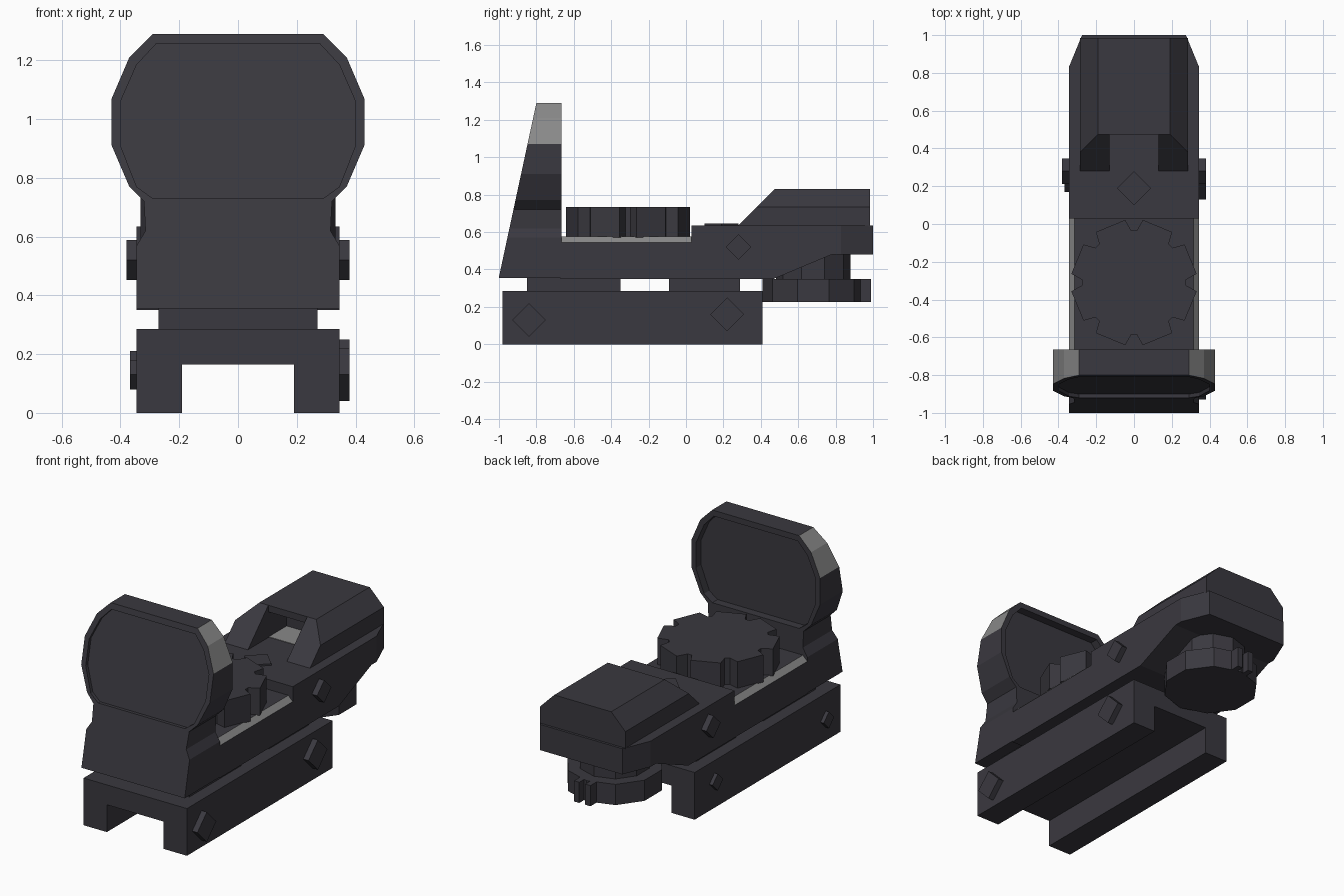
import bpy, bmesh, math
from mathutils import Vector

cube = bpy.data.objects.get("Cube")
if cube:
    bpy.data.objects.remove(cube, do_unlink=True)


def material(name, rgb):
    m = bpy.data.materials.new(name)
    m.use_nodes = True
    m.diffuse_color = (*rgb, 1)
    bsdf = next(n for n in m.node_tree.nodes if n.type == "BSDF_PRINCIPLED")
    bsdf.inputs["Base Color"].default_value = (*rgb, 1)
    return m


DARK = material("dark_gunmetal", (0.042, 0.040, 0.050))
GREY = material("worn_grey", (0.25, 0.25, 0.25))

# Where the two profile coordinates and the extrusion depth go for each axis
PLACE = {
    "x": lambda u, v, d: (d, u, v),
    "y": lambda u, v, d: (u, d, v),
    "z": lambda u, v, d: (u, v, d),
}


def prism(name, outline, axis, near, far, planes=(), grey=None):
    """Extrude an outline; near and far may be functions of the second coordinate.
    planes are (point, normal) cuts, grey is a rule on faces."""
    bm = bmesh.new()
    place = PLACE[axis]
    depth = lambda d, v: d(v) if callable(d) else d
    ends = [[bm.verts.new(place(u, v, depth(d, v))) for u, v in outline]
            for d in (near, far)]
    for ring in ends:
        bm.faces.new(ring)
    n = len(outline)
    for i in range(n):
        j = (i + 1) % n
        bm.faces.new((ends[0][i], ends[0][j], ends[1][j], ends[1][i]))
    for point, normal in planes:
        cut = bmesh.ops.bisect_plane(bm, geom=bm.verts[:] + bm.edges[:] + bm.faces[:],
                                     plane_co=point, plane_no=normal, clear_outer=True)
        edges = [e for e in cut["geom_cut"] if isinstance(e, bmesh.types.BMEdge)]
        bmesh.ops.contextual_create(bm, geom=edges)
    bmesh.ops.recalc_face_normals(bm, faces=bm.faces[:])
    for f in bm.faces:
        if grey and grey(f.normal, f.calc_center_median()):
            f.material_index = 1
    mesh = bpy.data.meshes.new(name)
    bm.to_mesh(mesh)
    bm.free()
    ob = bpy.data.objects.new(name, mesh)
    bpy.context.collection.objects.link(ob)
    mesh.materials.append(DARK)
    mesh.materials.append(GREY)
    return ob


def box(name, x, y, z, **kw):
    return prism(name, [(x[0], y[0]), (x[1], y[0]), (x[1], y[1]), (x[0], y[1])],
                 "z", z[0], z[1], **kw)


def mirrored(half):
    return half + [(-u, v) for u, v in reversed(half)]


def polygon(cx, cy, r, sides, turn=0.0):
    return [(cx + r * math.cos(turn + math.tau * i / sides),
             cy + r * math.sin(turn + math.tau * i / sides)) for i in range(sides)]


def carve(ob, cutters):
    for c in cutters:
        c.hide_render = True
        mod = ob.modifiers.new("cut", "BOOLEAN")
        mod.operation = "DIFFERENCE"
        mod.solver = "EXACT"
        mod.object = c
    bpy.context.view_layer.update()
    graph = bpy.context.evaluated_depsgraph_get()
    mesh = bpy.data.meshes.new_from_object(ob.evaluated_get(graph))
    ob.modifiers.clear()
    ob.data = mesh
    for c in cutters:
        bpy.data.objects.remove(c, do_unlink=True)


# Mounting rail with a channel underneath, and two spacers above it
prism("mount_rail", mirrored([(0.19, 0.165), (0.19, 0), (0.345, 0), (0.345, 0.285)]),
      "y", -0.98, 0.41)
for name, span in (("front_spacer", (-0.85, -0.35)), ("rear_spacer", (-0.09, 0.29))):
    box(name, (-0.27, 0.27), span, (0.28, 0.36))

# Main body with chamfered rear corners
body = [(-0.67, 0.35), (0.47, 0.35), (0.78, 0.48), (1.0, 0.48), (1.0, 0.635),
        (0.03, 0.635), (0.03, 0.545), (-0.67, 0.545)]
corners = [(Vector((s * 0.345, 0.83, 0)), Vector((s * 0.17, 0.07, 0))) for s in (-1, 1)]
prism("body", body, "x", -0.345, 0.345, planes=corners)

# Recessed deck with worn edges
prism("deck", mirrored([(0.345, 0.545), (0.315, 0.575)]), "y", -0.67, 0.035,
      grey=lambda n, c: abs(n.x) > 0.4)


# Lens frame and neck, with a leaning front
def front(z):
    return -1 + 0.215 * (z - 0.36)


frame_half = [(0.345, 0.355), (0.345, 0.57), (0.315, 0.62), (0.32, 0.72), (0.37, 0.77),
              (0.43, 0.91), (0.43, 1.07), (0.37, 1.21), (0.29, 1.29)]
lens_half = [(0.29, 0.73), (0.345, 0.77), (0.4, 0.91), (0.4, 1.06),
             (0.345, 1.185), (0.28, 1.255)]
frame = prism("lens_frame", mirrored(frame_half), "y", front, -0.665,
              grey=lambda n, c: c.z > 1.08 and abs(n.x) > 0.3 and n.z > 0.2)
lens = mirrored(lens_half)
carve(frame, [prism("front_cutter", lens, "y", -1.3, lambda z: front(z) + 0.02),
              prism("back_cutter", lens, "y", -0.715, -0.4)])

# Rear hood with a sloped, open front
hood = prism("hood", mirrored([(0.285, 0.63), (0.285, 0.735), (0.19, 0.83)]), "y", 0.2, 0.985,
             planes=[(Vector((0, 0.28, 0.635)), Vector((0, -1, 1)))])
tunnel = [(0.1, 0.6), (0.65, 0.6), (0.65, 0.79), (0.475, 0.79), (0.475, 0.9), (0.1, 0.9)]
carve(hood, [prism("tunnel_cutter", tunnel, "x", -0.13, 0.13)])
box("tunnel_floor", (-0.13, 0.13), (0.48, 0.65), (0.632, 0.638)).data.materials[0] = GREY

# Notched dial on the deck
dial = []
for k in range(8):
    for offset, r in ((-8, 0.335), (-3, 0.275), (3, 0.275), (8, 0.335)):
        a = math.radians(45 * k + offset)
        dial.append((r * math.cos(a), -0.31 + r * math.sin(a)))
prism("top_dial", dial, "z", 0.57, 0.735)

# Lower knob, its shaft and a forked pointer
prism("knob_shaft", polygon(0, 0.68, 0.2, 10, math.pi / 2), "z", 0.34, 0.5)
prism("lower_knob", polygon(0, 0.68, 0.27, 10, math.pi / 2), "z", 0.225, 0.35)
for side, s in (("left", 1), ("right", -1)):
    box(side + "_pointer_prong", sorted((s * 0.02, s * 0.055)), (0.88, 0.99), (0.225, 0.35))

# Square screw heads
for side, s, size in (("left", 1, 0.09), ("right", -1, 0.05)):
    reach = 0.38 if s > 0 else 0.367
    for name, y, z, r, out in (("front_rail", -0.84, 0.13, size, reach),
                               ("rear_rail", 0.22, 0.16, size, reach),
                               ("body", 0.28, 0.52, 0.068, 0.38)):
        prism(f"{side}_{name}_screw", polygon(y, z, r, 4), "x", s * 0.33, s * out)
prism("top_screw", polygon(0, 0.19, 0.09, 4), "z", 0.62, 0.645)
